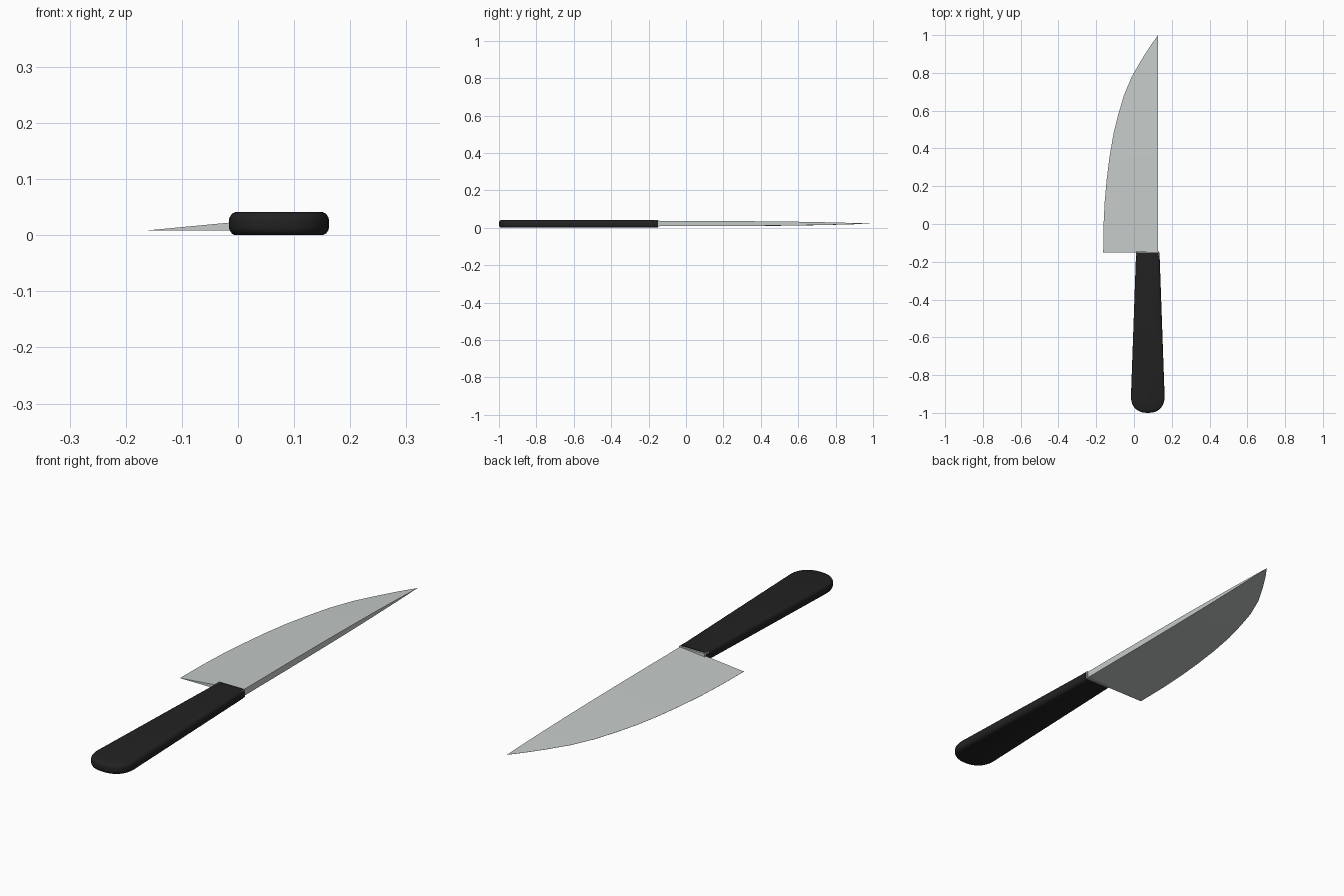
import bpy, bmesh, math

if "Cube" in bpy.data.objects:
    bpy.data.objects.remove(bpy.data.objects["Cube"])


def material(name, rgb):
    m = bpy.data.materials.new(name)
    m.diffuse_color = (*rgb, 1)
    m.use_nodes = True
    m.node_tree.nodes["Principled BSDF"].inputs["Base Color"].default_value = m.diffuse_color
    return m


steel = material("steel", (0.56, 0.60, 0.59))
black = material("black_plastic", (0.016, 0.016, 0.016))


def loft(name, rings, mat, smooth=None):
    """Closed solid skinned through rings with equal point counts."""
    bm = bmesh.new()
    loops = [[bm.verts.new(p) for p in r] for r in rings]
    n = len(loops[0])
    for a, b in zip(loops, loops[1:]):
        for i in range(n):
            j = (i + 1) % n
            bm.faces.new((a[i], a[j], b[j], b[i]))
    bm.faces.new(loops[0][::-1])
    bm.faces.new(loops[-1])
    bmesh.ops.remove_doubles(bm, verts=bm.verts, dist=1e-5)
    bmesh.ops.recalc_face_normals(bm, faces=bm.faces)
    me = bpy.data.meshes.new(name)
    bm.to_mesh(me)
    bm.free()
    me.materials.append(mat)
    ob = bpy.data.objects.new(name, me)
    bpy.context.collection.objects.link(ob)
    if smooth:
        bpy.ops.object.select_all(action='DESELECT')
        ob.select_set(True)
        bpy.context.view_layer.objects.active = ob
        bpy.ops.object.shade_smooth_by_angle(angle=math.radians(smooth))
    return ob


# Handle: tapered outline with rounded butt, softened top and bottom edges
def handle_outline(inset, z):
    cx = 0.073
    front, back, end = 0.062 - inset, 0.089 - inset, 0.09 - inset
    pts = [(cx + front, -0.15, z)]
    for i in range(17):
        a = math.pi * i / 16
        c, s = math.cos(a), math.sin(a)
        x = math.copysign(abs(c) ** 0.85, c) * back
        pts.append((cx + x, -0.91 - end * max(s, 0) ** 0.85, z))
    pts.append((cx - front, -0.15, z))
    return pts


H = 0.041
half = [(0.011, 0), (0.005, 0.003), (0.001, 0.009), (0, 0.013)]
levels = half + [(i, H - z) for i, z in reversed(half)]
loft("handle", [handle_outline(i, z) for i, z in levels], black, 40)

# Blade: wedge section from thick straight spine to thin curved edge
SPINE = 0.128
edge = [(-0.163, -0.15), (-0.161, 0.0), (-0.155, 0.12), (-0.144, 0.24),
        (-0.129, 0.36), (-0.108, 0.48), (-0.083, 0.58), (-0.054, 0.68),
        (-0.012, 0.78), (0.040, 0.87), (0.088, 0.945), (0.1275, 1.0)]
rings = []
for x, y in edge:
    t = (y + 0.15) / 1.15
    k = 1 - t ** 3
    ze = 0.022 - 0.014 * k
    top = 0.022 + 0.014 * k
    bot = 0.022 - 0.013 * k
    rings.append([(x, y, ze), (SPINE, y, bot), (SPINE, y, top),
                  (x, y, ze + 0.0005)])
loft("blade", rings, steel, 30)

# Bolster: small steel block joining blade and handle
bx0, bx1, bz0, bz1 = 0.013, 0.132, 0.006, 0.038
loft("bolster", [[(bx0, y, bz0), (bx1, y, bz0), (bx1, y, bz1), (bx0, y, bz1)]
                 for y in (-0.17, -0.142)], steel)
